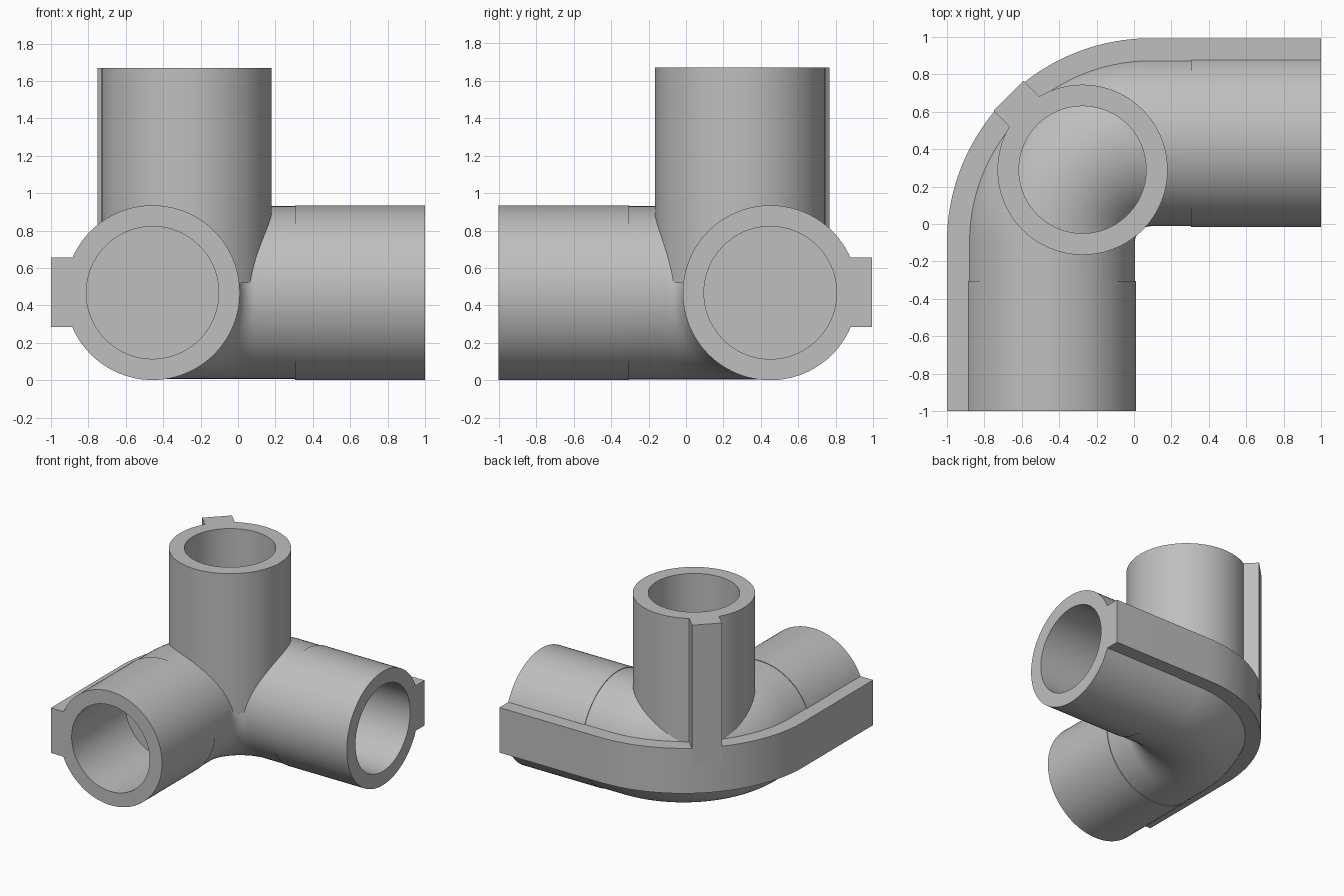
import bpy
import bmesh
import math
from mathutils import Matrix, Vector

cube = bpy.data.objects.get("Cube")
if cube:
    bpy.data.objects.remove(cube, do_unlink=True)

SIDES = 96
AXIS_Z = 0.468            # height of the two horizontal arms
ARM_X, ARM_Y = -0.457, 0.45
BEND_R = 0.547            # centreline radius of the elbow
OUTER, BORE = 0.467, 0.354
SOCKET = 0.305            # where the sockets start

grey = bpy.data.materials.new("plain grey")
grey.use_nodes = True
colour = (0.52, 0.52, 0.52, 1)
grey.diffuse_color = colour
grey.node_tree.nodes["Principled BSDF"].inputs["Base Color"].default_value = colour


def finish(name, bm):
    bmesh.ops.recalc_face_normals(bm, faces=bm.faces)
    mesh = bpy.data.meshes.new(name)
    bm.to_mesh(mesh)
    bm.free()
    mesh.materials.append(grey)
    obj = bpy.data.objects.new(name, mesh)
    bpy.context.collection.objects.link(obj)
    bpy.ops.object.select_all(action='DESELECT')
    obj.select_set(True)
    bpy.context.view_layer.objects.active = obj
    bpy.ops.object.shade_smooth_by_angle(angle=math.radians(30))
    return obj


def circle(radius):
    steps = [2 * math.pi * i / SIDES for i in range(SIDES)]
    return [(radius * math.cos(a), radius * math.sin(a)) for a in steps]


def bridge(bm, a, b):
    for i in range(len(a)):
        j = (i + 1) % len(a)
        bm.faces.new((a[i], a[j], b[j], b[i]))


def tube(name, start, end, outer, inner):
    """Hollow pipe between two points."""
    start, end = Vector(start), Vector(end)
    turn = (end - start).to_track_quat('Z', 'Y')
    bm = bmesh.new()
    rings = [[bm.verts.new(p + turn @ Vector((u, v, 0))) for u, v in circle(r)]
             for p, r in ((start, outer), (end, outer), (end, inner), (start, inner))]
    for i in range(4):
        bridge(bm, rings[i], rings[(i + 1) % 4])
    return finish(name, bm)


def bend_sweep(name, section, reach):
    """Solid section swept round the corner, with straight ends out to reach."""
    cx, cy = ARM_X + BEND_R, ARM_Y - BEND_R
    path = [(Vector((ARM_X, -reach, AXIS_Z)), Vector((-1, 0, 0)))]
    for i in range(49):
        t = math.pi / 2 * i / 48
        out = Vector((-math.cos(t), math.sin(t), 0))
        path.append((Vector((cx, cy, AXIS_Z)) + out * BEND_R, out))
    path.append((Vector((reach, ARM_Y, AXIS_Z)), Vector((0, 1, 0))))
    bm = bmesh.new()
    rings = [[bm.verts.new(p + out * u + Vector((0, 0, v))) for u, v in section]
             for p, out in path]
    for a, b in zip(rings, rings[1:]):
        bridge(bm, a, b)
    bm.faces.new(rings[0])
    bm.faces.new(rings[-1])
    return finish(name, bm)


# Solid elbow, closing the bottoms of the sockets
bend_sweep("elbow", circle(OUTER - 0.005), SOCKET)

# Horizontal sockets
tube("front_socket", (ARM_X, -SOCKET, AXIS_Z), (ARM_X, -1, AXIS_Z), OUTER, BORE)
tube("left_socket", (SOCKET, ARM_Y, AXIS_Z), (1, ARM_Y, AXIS_Z), OUTER, BORE)

# Flat rail round the outside of the bend
bend_sweep("outer_rail", [(0.41, -0.183), (0.543, -0.183), (0.543, 0.187), (0.41, 0.187)], 1)

# Upright socket standing on the elbow
tower = Vector((-0.275, 0.29, 0))
TOP, FOOT = 1.67, 0.52
tube("upright_socket", tower + Vector((0, 0, FOOT)), tower + Vector((0, 0, TOP)), 0.455, 0.34)

# Vertical rib on the outer corner of the upright socket
near, far, width = 0.41, 0.56, 0.226
bm = bmesh.new()
bmesh.ops.create_cube(bm, size=1)
place = (Matrix.Translation(tower) @ Matrix.Rotation(math.radians(135), 4, 'Z')
         @ Matrix.Translation(((near + far) / 2, 0, (TOP + FOOT) / 2))
         @ Matrix.Diagonal((far - near, width, TOP - FOOT, 1)))
bm.transform(place)
finish("upright_rib", bm)
